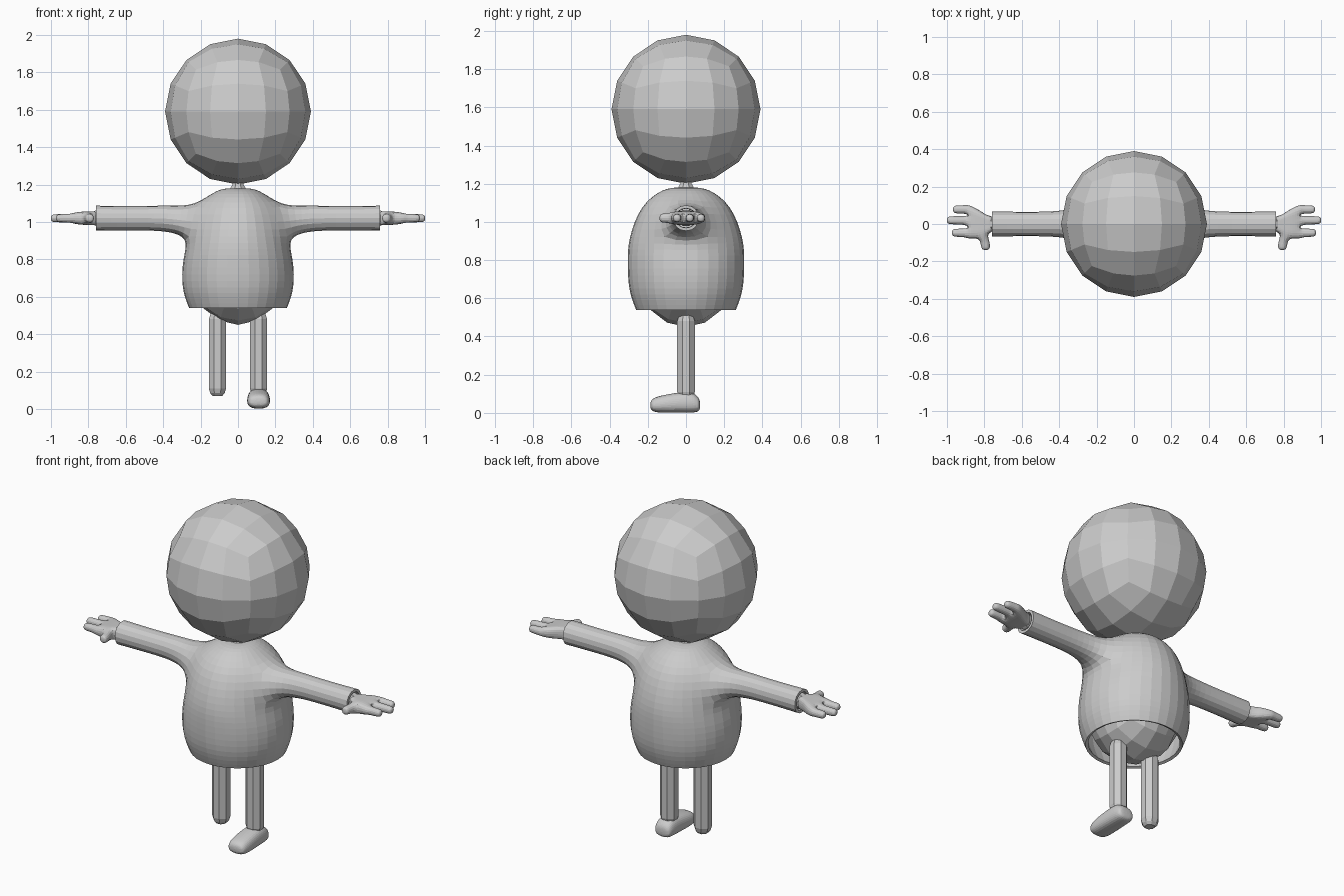
import bpy, bmesh
from math import sin, cos, pi, radians

if "Cube" in bpy.data.objects:
    bpy.data.objects.remove(bpy.data.objects["Cube"])


class Cage:
    """Collects vertex rings and quads for one mesh."""
    def __init__(self):
        self.v, self.f = [], []

    def ring(self, pts):
        start = len(self.v)
        self.v += [tuple(p) for p in pts]
        return list(range(start, len(self.v)))

    def bridge(self, a, b, skip=()):
        n = len(a)
        for k in range(n):
            if k not in skip:
                j = (k + 1) % n
                self.f.append((a[k], a[j], b[j], b[k]))

    def extend(self, loop, rings, cap=True):
        for pts in rings:
            new = self.ring(pts)
            self.bridge(loop, new)
            loop = new
        if cap:
            self.f.append(tuple(loop))

    def build(self, name, levels=0, mirror=False, thickness=0):
        me = bpy.data.meshes.new(name)
        me.from_pydata(self.v, [], self.f)
        bm = bmesh.new()
        bm.from_mesh(me)
        bmesh.ops.recalc_face_normals(bm, faces=bm.faces)
        bm.to_mesh(me)
        bm.free()
        ob = bpy.data.objects.new(name, me)
        bpy.context.collection.objects.link(ob)
        if levels:
            m = ob.modifiers.new("subdivide", 'SUBSURF')
            m.levels = m.render_levels = levels
        if thickness:
            m = ob.modifiers.new("thickness", 'SOLIDIFY')
            m.thickness, m.offset = thickness, -1
        if mirror:
            m = ob.modifiers.new("mirror", 'MIRROR')
            m.use_mirror_merge = False
        return ob


def octagon(cx, cy, z, rx, ry=None):
    ry = rx if ry is None else ry
    return [(cx + rx * cos(radians(22.5 + 45 * k)),
             cy + ry * sin(radians(22.5 + 45 * k)), z) for k in range(8)]


def tube(name, rings, **kw):
    c = Cage()
    first = c.ring(rings[0])
    c.f.append(tuple(reversed(first)))
    c.extend(first, rings[1:])
    return c.build(name, **kw)


def cube_ball(name, z, rx, rz):
    # Cube subdivided 4 x 4 per side and pushed out to a ball
    me = bpy.data.meshes.new(name)
    bm = bmesh.new()
    bmesh.ops.create_cube(bm, size=2)
    bmesh.ops.subdivide_edges(bm, edges=bm.edges, cuts=3, use_grid_fill=True)
    for v in bm.verts:
        p = v.co.copy()
        for i in range(3):
            p[i] = sin(p[i] * pi / 4) / cos(p[i] * pi / 4)
        p.normalize()
        v.co = (p.x * rx, p.y * rx, z + p.z * rz)
    bm.to_mesh(me)
    bm.free()
    ob = bpy.data.objects.new(name, me)
    bpy.context.collection.objects.link(ob)


# Head, inner body and neck
cube_ball("head", 1.59, 0.39, 0.39)
cube_ball("body", 0.75, 0.26, 0.30)
tube("neck", [octagon(0, 0, z, r) for z, r in
              ((1.0, .05), (1.175, .048), (1.2, .032), (1.23, .03))])

# Sweater: stacked rings with the sleeves pulled out of both sides
s = Cage()
rings = [s.ring(octagon(0, 0, z, rx, ry)) for z, rx, ry in (
    (.54, .29, .29), (.64, .335, .335), (.80, .33, .34), (.91, .29, .335),
    (1.09, .25, .265), (1.177, .12, .13), (1.18, .045, .045))]
for i in range(6):
    s.bridge(rings[i], rings[i + 1], skip=(3, 7) if i == 3 else ())
for side, a, b in ((1, 7, 0), (-1, 3, 4)):
    lo, hi = rings[3], rings[4]
    h = side
    s.extend([lo[a], lo[b], hi[b], hi[a]],
             [[(side * x, -h * r, 1.02 - r), (side * x, h * r, 1.02 - r),
               (side * x, h * r, 1.02 + r), (side * x, -h * r, 1.02 + r)]
              for x, r in ((.37, .075), (.52, .07), (.70, .072), (.76, .073))],
             cap=False)
s.build("sweater", levels=2, thickness=0.016)

# Arms inside the sleeves
tube("arms", [[(x, p[0], 1.02 + p[1]) for p in octagon(0, 0, 0, r)]
              for x, r in ((.25, .045), (.76, .045), (.78, .035))], mirror=True)

# Hands: palm grid, three fingers and a thumb
Z = 1.02
h = Cage()
rows = []
for x, ys, t in ((.75, (-.042, -.014, .014, .042), .04),
                 (.785, (-.05, -.015, .015, .045), .036),
                 (.835, (-.078, -.022, .032, .082), .036),
                 (.885, (-.082, -.018, .047, .105), .028)):
    rows.append(h.ring([(x, y, Z - t) for y in ys] +
                       [(x, y, Z + t) for y in reversed(ys)]))
# ring order: bottom 0..3, top 4..7; edge 7 is the thumb side
h.bridge(rows[0], rows[1])
h.bridge(rows[1], rows[2], skip=(7,))
h.bridge(rows[2], rows[3])
for j in range(3):
    h.f.append((rows[0][j], rows[0][j + 1], rows[0][6 - j], rows[0][7 - j]))
    c, tip = ((-.047, .975), (.02, 1.003), (.078, .97))[j]
    r = rows[3]
    h.extend([r[j], r[j + 1], r[6 - j], r[7 - j]],
             [[(x, c - w, Z - w), (x, c + w, Z - w),
               (x, c + w, Z + w), (x, c - w, Z + w)]
              for x, w in ((.905, .024), (tip - .025, .024), (tip, .019))])
r1, r2 = rows[1], rows[2]
h.extend([r1[0], r2[0], r2[7], r1[7]],
         [[(x - w, y, Z - w), (x + w, y, Z - w),
           (x + w, y, Z + w), (x - w, y, Z + w)]
          for x, y, w in ((.797, -.095, .027), (.793, -.122, .026),
                          (.793, -.14, .02))])
h.build("hands", levels=2, mirror=True)

# Legs: octagonal posts with rounded ends
tube("legs", [octagon(.11, 0, z, r) for z, r in
              ((.07, .028), (.085, .042), (.11, .05), (.48, .05), (.52, .035))],
     mirror=True)


# Single foot on the +x leg, lofted from heel to toe
def foot_section(y, w, z0, z1):
    b = .3 * (z1 - z0)
    c = .11
    return [(c - w * .65, y, z0), (c + w * .65, y, z0), (c + w, y, z0 + b),
            (c + w * .95, y, z1 - b), (c + w * .6, y, z1), (c - w * .6, y, z1),
            (c - w * .95, y, z1 - b), (c - w, y, z0 + b)]


tube("foot", [foot_section(*p) for p in (
    (.075, .04, .018, .065), (.06, .054, .003, .09), (.025, .06, 0, .113),
    (-.05, .063, 0, .107), (-.13, .064, 0, .092), (-.17, .057, .004, .08),
    (-.188, .042, .02, .06))], levels=2)
